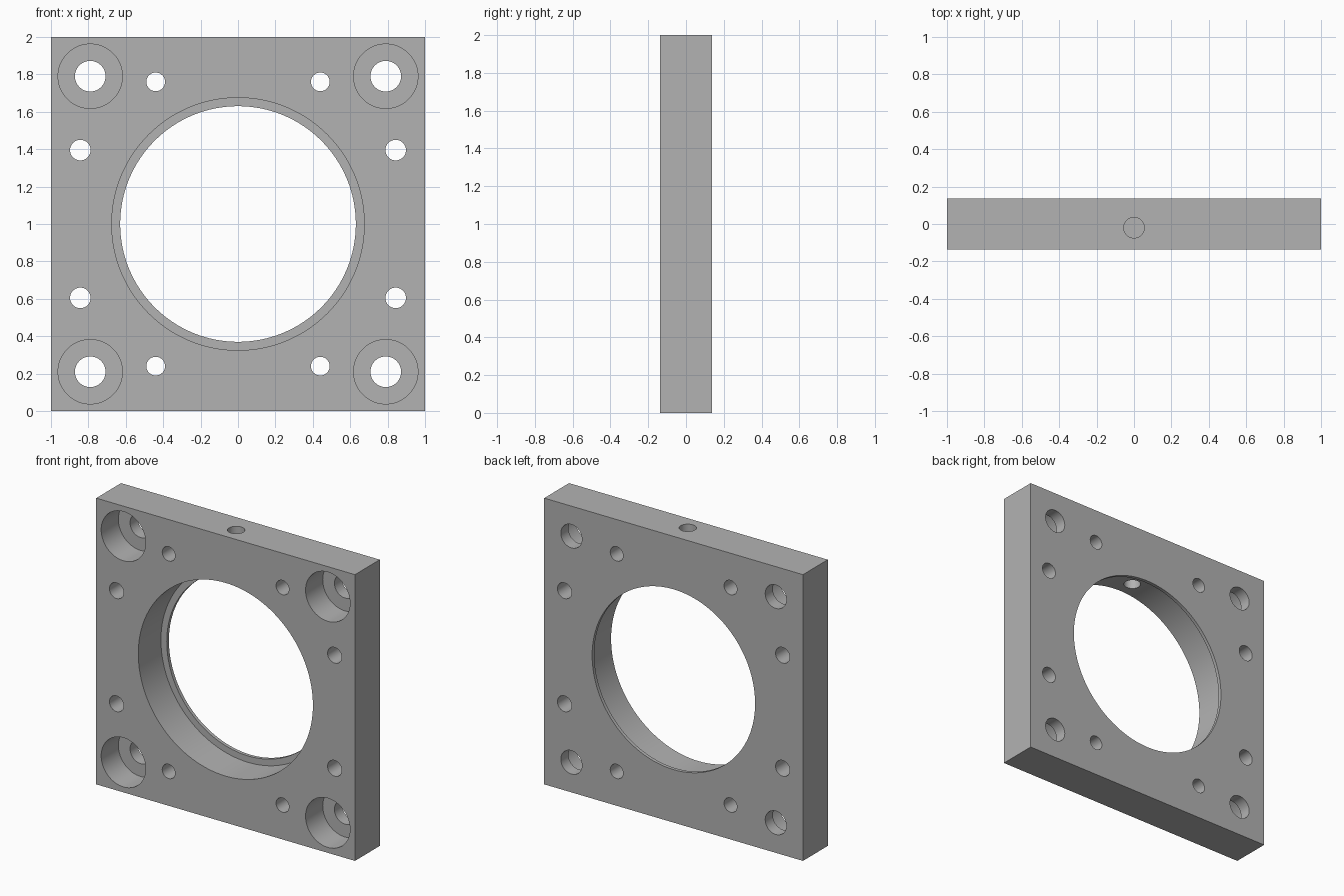
import bpy
import math

default = bpy.data.objects.get("Cube")
if default:
    bpy.data.objects.remove(default, do_unlink=True)

T = 0.274          # plate thickness
FRONT, BACK = -T / 2, T / 2
OVER = 0.05        # cutter overshoot past open faces

grey = bpy.data.materials.new("machined grey")
grey.use_nodes = True
colour = (0.448, 0.448, 0.448, 1)
grey.diffuse_color = colour
grey.node_tree.nodes["Principled BSDF"].inputs["Base Color"].default_value = colour

# Square plate
bpy.ops.mesh.primitive_cube_add(size=1, location=(0, 0, 1))
plate = bpy.context.object
plate.name = "mounting_plate"
plate.scale = (2, T, 2)
bpy.ops.object.transform_apply(location=True, rotation=True, scale=True)
plate.data.materials.append(grey)


def drill(radius, depth, location, rotation=(0, 0, 0), sides=40):
    """Subtract a cylinder from the plate."""
    bpy.ops.mesh.primitive_cylinder_add(vertices=sides, radius=radius, depth=depth,
                                        location=location, rotation=rotation)
    cutter = bpy.context.object
    cutter.name = "drill_cutter"
    cutter.hide_render = True
    cutter.data.materials.append(grey)
    bpy.context.view_layer.objects.active = plate
    cut = plate.modifiers.new("hole", 'BOOLEAN')
    cut.operation = 'DIFFERENCE'
    cut.solver = 'EXACT'
    cut.object = cutter
    bpy.ops.object.modifier_apply(modifier=cut.name)
    bpy.data.objects.remove(cutter, do_unlink=True)


def drill_front(radius, x, z, depth=None, sides=40):
    """Drill from the front face, right through unless a depth is given."""
    end = BACK + OVER if depth is None else FRONT + depth
    start = FRONT - OVER
    drill(radius, end - start, (x, (start + end) / 2, z), (math.pi / 2, 0, 0), sides)


# Central bore with a thin retaining lip at the back
drill_front(0.63, 0, 1, sides=128)
drill_front(0.675, 0, 1, depth=0.25, sides=128)

# Mirrored hole pattern: counterbored corners and two small holes per quadrant
for sx in (-1, 1):
    for sz in (-1, 1):
        drill_front(0.082, sx * 0.79, 1 + sz * 0.79)
        drill_front(0.172, sx * 0.79, 1 + sz * 0.79, depth=0.19, sides=64)
        drill_front(0.05, sx * 0.44, 1 + sz * 0.76)
        drill_front(0.055, sx * 0.843, 1 + sz * 0.395)

# Set screw hole from the top edge into the bore
drill(0.055, 0.7, (0, -0.02, 1.8))

bpy.ops.object.select_all(action='DESELECT')
plate.select_set(True)
bpy.context.view_layer.objects.active = plate
bpy.ops.object.shade_smooth_by_angle(angle=math.radians(30))
